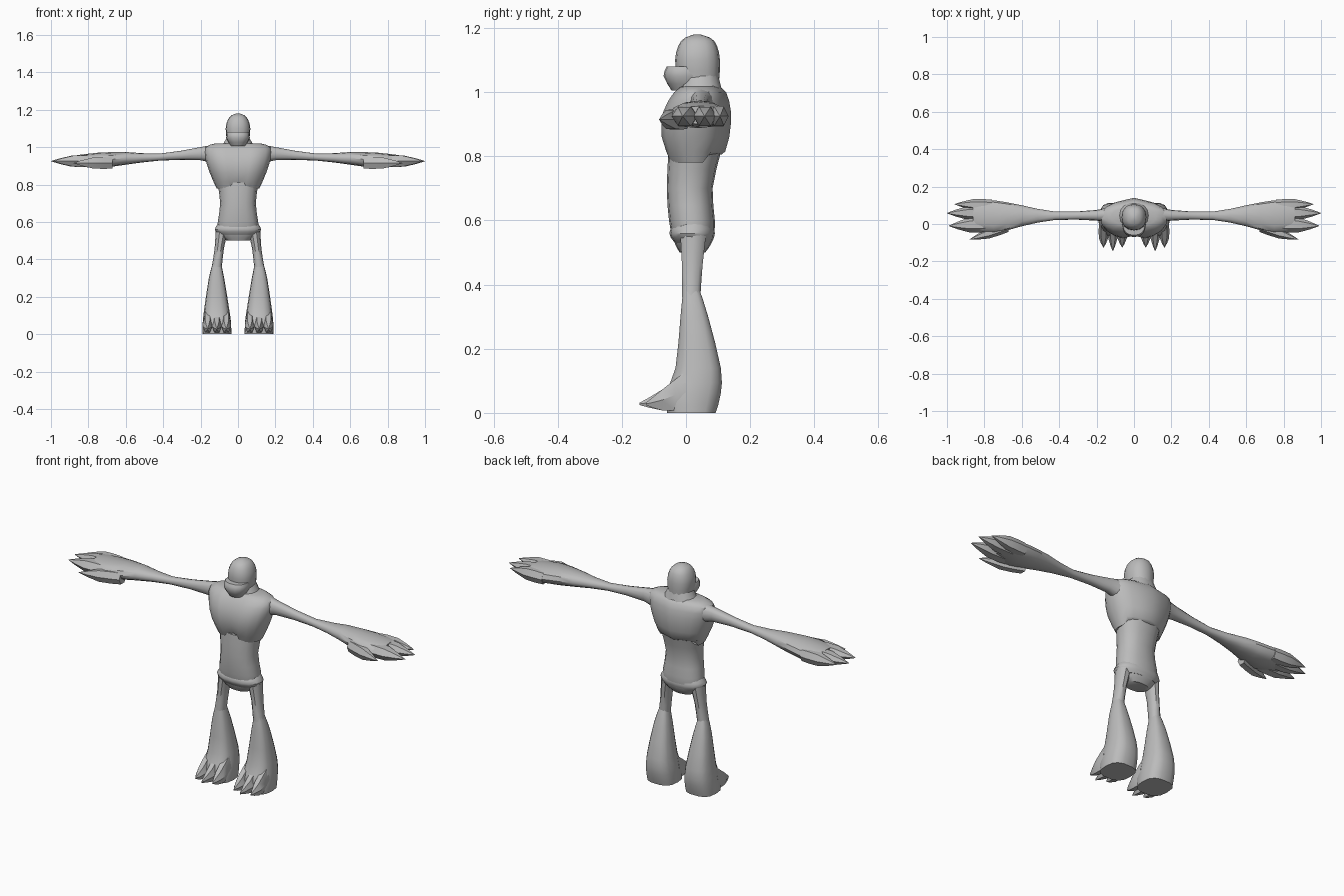
import bpy, bmesh, math

if "Cube" in bpy.data.objects:
    bpy.data.objects.remove(bpy.data.objects["Cube"], do_unlink=True)

skin = bpy.data.materials.new("plain grey")
skin.use_nodes = True
grey = (.5, .5, .5, 1)
skin.diffuse_color = grey
skin.node_tree.nodes["Principled BSDF"].inputs["Base Color"].default_value = grey

# Where each axis finds its x, y and z among (across, upward, along)
AXIS_ORDER = {"x": (2, 0, 1), "y": (0, 2, 1), "z": (0, 1, 2)}


def level(z, half, front, back, x=0):
    """Horizontal section: position, centre and half sizes."""
    return z, x, (front + back) / 2, half, (back - front) / 2


def slice_across(x, front, back, low, high):
    """Section across an arm."""
    return x, (front + back) / 2, (low + high) / 2, (back - front) / 2, (high - low) / 2


def spline(a, b, c, d, t):
    """Smooth curve from b to c, guided by a and d."""
    slope_b, slope_c = (c - a) / 2, (d - b) / 2
    ease = t * t * (3 - t - t)
    return (b + (c - b) * ease + slope_b * t * (1 - t) ** 2 - slope_c * t * t * (1 - t))


def refine(keys, steps):
    """Fill in smooth sections between the key sections."""
    result = []
    for i in range(len(keys) - 1):
        around = [keys[max(i - 1, 0)], keys[i], keys[i + 1], keys[min(i + 2, len(keys) - 1)]]
        for step in range(steps):
            result.append([spline(*values, step / steps) for values in zip(*around)])
    return result + [keys[-1]]


def loft(name, axis, keys, sides=14, power=2.3, steps=2, mirror=False, angle=40, rule=None):
    """Skin rounded sections along an axis and cap both ends."""
    bm = bmesh.new()
    rings = []
    for along, u, v, wide, deep in refine(keys, steps):
        ring = []
        for i in range(sides):
            turn = math.tau * i / sides
            c, s = math.cos(turn), math.sin(turn)
            point = (u + wide * math.copysign(abs(c) ** (2 / power), c),
                     v + deep * math.copysign(abs(s) ** (2 / power), s), along)
            ring.append(bm.verts.new([point[k] for k in AXIS_ORDER[axis]]))
        rings.append(ring)
    for lower, upper in zip(rings, rings[1:]):
        for i in range(sides):
            j = (i + 1) % sides
            bm.faces.new((lower[i], lower[j], upper[j], upper[i]))
    bm.faces.new(rings[0])
    bm.faces.new(rings[-1])
    if rule:
        for vert in bm.verts:
            rule(vert.co)
    bmesh.ops.recalc_face_normals(bm, faces=bm.faces)
    mesh = bpy.data.meshes.new(name)
    bm.to_mesh(mesh)
    bm.free()
    mesh.materials.append(skin)
    obj = bpy.data.objects.new(name, mesh)
    bpy.context.collection.objects.link(obj)
    if mirror:
        obj.modifiers.new("Mirror", "MIRROR").use_axis[0] = True
    bpy.ops.object.select_all(action="DESELECT")
    obj.select_set(True)
    bpy.context.view_layer.objects.active = obj
    bpy.ops.object.shade_smooth_by_angle(angle=math.radians(angle))


def shape_chest(co):
    """Sink the breastbone, raise the spine and arch the lower rim."""
    if abs(co.x) < .03:
        co.y += .02 if co.y < 0 else .01
    if co.z < .8 and (abs(co.x) < .04 or co.y > .06):
        co.z += .025


loft("chest", "z", [
    level(z=.78, half=.115, front=-.05, back=.1),
    level(z=.86, half=.15, front=-.08, back=.125),
    level(z=.94, half=.175, front=-.075, back=.13),
    level(z=1, half=.175, front=-.04, back=.115),
    level(z=1.02, half=.12, front=-.01, back=.09),
], sides=20, rule=shape_chest)

# Waist and hips
loft("abdomen", "z", [
    level(z=.5, half=.06, front=-.02, back=.06),
    level(z=.54, half=.105, front=-.04, back=.085),
    level(z=.6, half=.108, front=-.053, back=.09),
    level(z=.7, half=.095, front=-.06, back=.083),
    level(z=.81, half=.11, front=-.055, back=.108),
], sides=16)

loft("belt", "z", [
    level(z=.53, half=.1, front=-.035, back=.08),
    level(z=.56, half=.124, front=-.052, back=.09),
    level(z=.6, half=.1, front=-.035, back=.08),
], sides=16, steps=3)

# Neck, head and muzzle
loft("neck", "z", [
    level(z=.98, half=.1, front=-.03, back=.12),
    level(z=1.06, half=.055, front=-.01, back=.1),
])

loft("head", "z", [
    level(z=1, half=.053, front=-.02, back=.1),
    level(z=1.1, half=.066, front=-.034, back=.106),
    level(z=1.16, half=.046, front=-.015, back=.088),
    level(z=1.18, half=.01, front=.025, back=.045),
], sides=16, steps=3)

loft("muzzle", "z", [
    level(z=1.005, half=.04, front=-.045, back=.05),
    level(z=1.05, half=.063, front=-.07, back=.06),
    level(z=1.08, half=.058, front=-.06, back=.05),
], sides=16)

# Shoulders, thin upper arms and flaring forearms
loft("arms", "x", [
    slice_across(x=.1, front=0, back=.1, low=.9, high=1.02),
    slice_across(x=.2, front=.018, back=.075, low=.93, high=1),
    slice_across(x=.42, front=.022, back=.066, low=.928, high=.965),
    slice_across(x=.6, front=-.012, back=.1, low=.906, high=.974),
    slice_across(x=.75, front=-.05, back=.127, low=.888, high=.97),
    slice_across(x=.86, front=-.03, back=.122, low=.9, high=.957),
], sides=12, mirror=True)


def finger(name, start, tip, half, height):
    """Flat pointed finger between two (x, y) points."""
    keys = []
    for along, size in [(0, 1), (.5, 1), (1, .03)]:
        x, y = (a + (b - a) * along for a, b in zip(start, tip))
        keys.append((x, y, height, half * size, .034 * size))
    loft(name, "x", keys, sides=6, power=2, mirror=True, angle=30)


finger("outer_fingers", start=(.76, .1), tip=(.96, .106), half=.03, height=.925)
finger("middle_fingers", start=(.78, .06), tip=(1, .058), half=.036, height=.925)
finger("inner_fingers", start=(.77, 0), tip=(.99, -.01), half=.04, height=.925)
finger("thumbs", start=(.67, -.012), tip=(.88, -.083), half=.03, height=.915)

# Thin thighs and flared lower legs
loft("thighs", "z", [
    level(z=.56, x=.085, half=.034, front=-.02, back=.065),
    level(z=.46, x=.1, half=.025, front=-.014, back=.053),
    level(z=.36, x=.113, half=.027, front=-.014, back=.046),
], sides=10, mirror=True)

loft("lower_legs", "z", [
    level(z=.38, x=.113, half=.022, front=-.01, back=.044),
    level(z=.3, x=.115, half=.041, front=-.018, back=.07),
    level(z=.14, x=.114, half=.066, front=-.034, back=.11),
    level(z=.06, x=.113, half=.076, front=-.065, back=.11),
    level(z=0, x=.113, half=.077, front=-.06, back=.094),
], power=2.8, mirror=True)

# Clawed toes fanned across each foot
for name, offset, tip in [("inner", -.05, -.125), ("middle", 0, -.145), ("outer", .05, -.125)]:
    x = .113 + offset
    loft(name + "_toes", "y", [
        (0, x, .07, .024, .07),
        (-.075, x, .04, .025, .037),
        (tip, x, .028, .001, .004),
    ], sides=6, power=2, mirror=True, angle=30)
